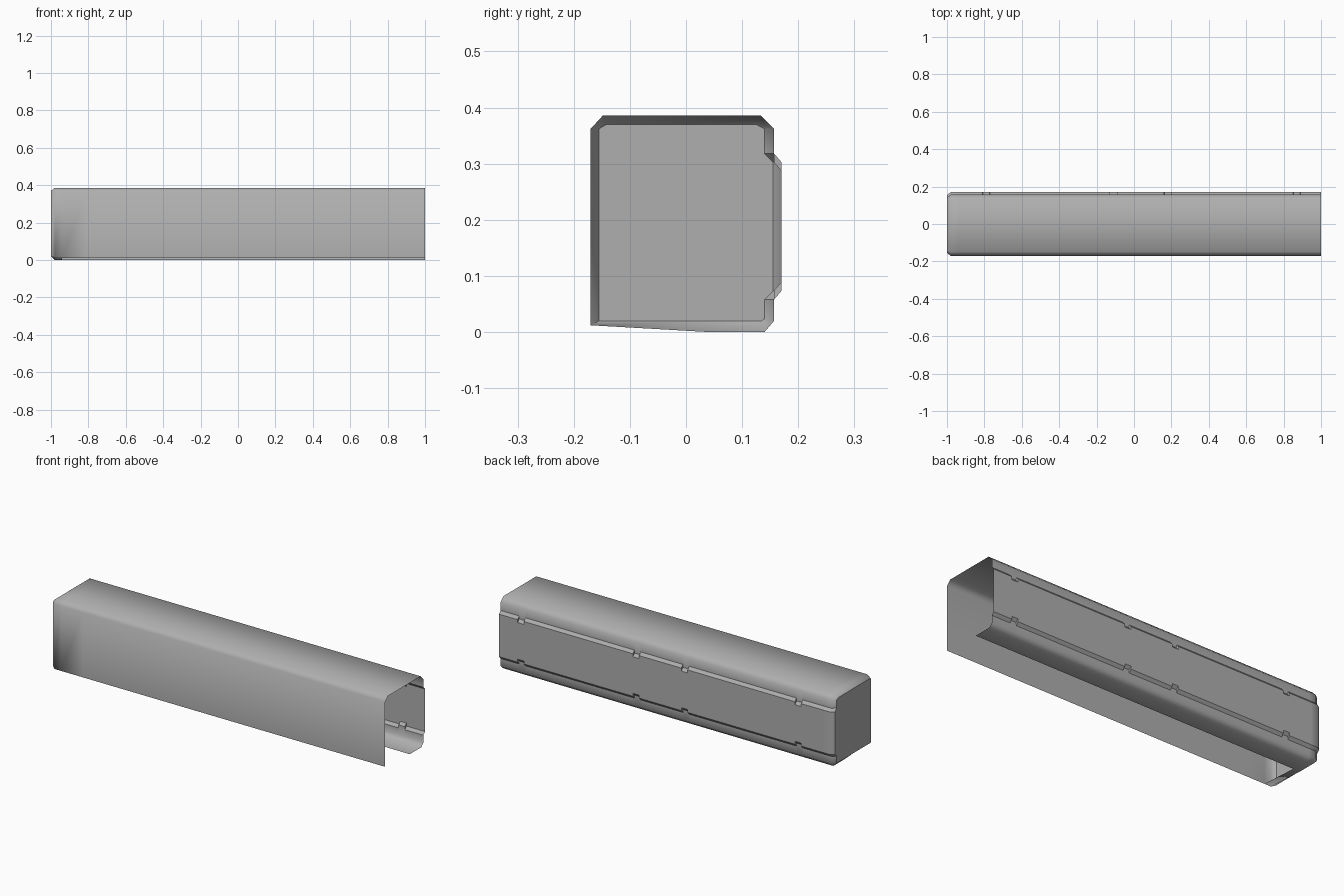
import bpy, bmesh, math

if "Cube" in bpy.data.objects:
    bpy.data.objects.remove(bpy.data.objects["Cube"])

# Cross-section (y, z): front wall, top, stepped back panel, bottom lip
OUTER = [(-.17, .012), (-.17, .362), (-.148, .386), (.133, .386), (.157, .362),
         (.157, .318), (.17, .303), (.17, .073), (.157, .058),
         (.157, .02), (.14, 0), (.04, 0)]
# Smaller section for the bevelled closed end
INSET = [(-.155, .02), (-.155, .362), (-.142, .37), (.125, .37), (.14, .362),
         (.14, .318), (.155, .303), (.155, .073), (.14, .058),
         (.14, .024), (.135, .02), (.04, .02)]
NOTCHES = [-.79, -.11, .18, .87]
SEAMS = (5, 6, 7, 8)

bm = bmesh.new()


def ring(x, profile, notch=0.0):
    """One section; notch pulls both panel seams toward the panel middle."""
    shift = {5: -notch, 6: -notch, 7: notch, 8: notch}
    return [bm.verts.new((x, y, z + shift.get(i, 0)))
            for i, (y, z) in enumerate(profile)]


# Sections along the length, with small notches in the panel seams
rings = [ring(-1, INSET), ring(-.98, OUTER), ring(-.94, OUTER)]
for c in NOTCHES:
    for dx, n in ((-.019, 0), (-.018, .016), (.018, .016), (.019, 0)):
        rings.append(ring(c + dx, OUTER, n))
rings.append(ring(1, OUTER))

# Skin; only the closed end also bridges across the open bottom
for k, (a, b) in enumerate(zip(rings, rings[1:])):
    n = len(a)
    for i in range(n if k < 2 else n - 1):
        j = (i + 1) % n
        bm.faces.new((a[i], a[j], b[j], b[i]))
cap = bm.faces.new(rings[0])

bmesh.ops.recalc_face_normals(bm, faces=bm.faces)
if cap.normal.x > 0:
    bmesh.ops.reverse_faces(bm, faces=bm.faces)

# Smooth shading, with sharp creases at steep folds, the cap and the panel seams
for f in bm.faces:
    f.smooth = True
for e in bm.edges:
    e.smooth = e.calc_face_angle(0) < math.radians(55)
for e in cap.edges:
    e.smooth = False
for a, b in zip(rings, rings[1:]):
    for i in SEAMS:
        bm.edges.get((a[i], b[i])).smooth = False
# The fold under the closed end stays soft, shading the wall's lower corner
bm.edges.get((rings[1][0], rings[2][0])).smooth = True

mesh = bpy.data.meshes.new("channel_cover")
bm.to_mesh(mesh)
bm.free()

# Mid-grey finish
grey = bpy.data.materials.new("mid_grey")
grey.diffuse_color = (.43, .43, .43, 1)
grey.use_nodes = True
grey.node_tree.nodes["Principled BSDF"].inputs["Base Color"].default_value = grey.diffuse_color
mesh.materials.append(grey)
cover = bpy.data.objects.new("channel_cover", mesh)
bpy.context.collection.objects.link(cover)
